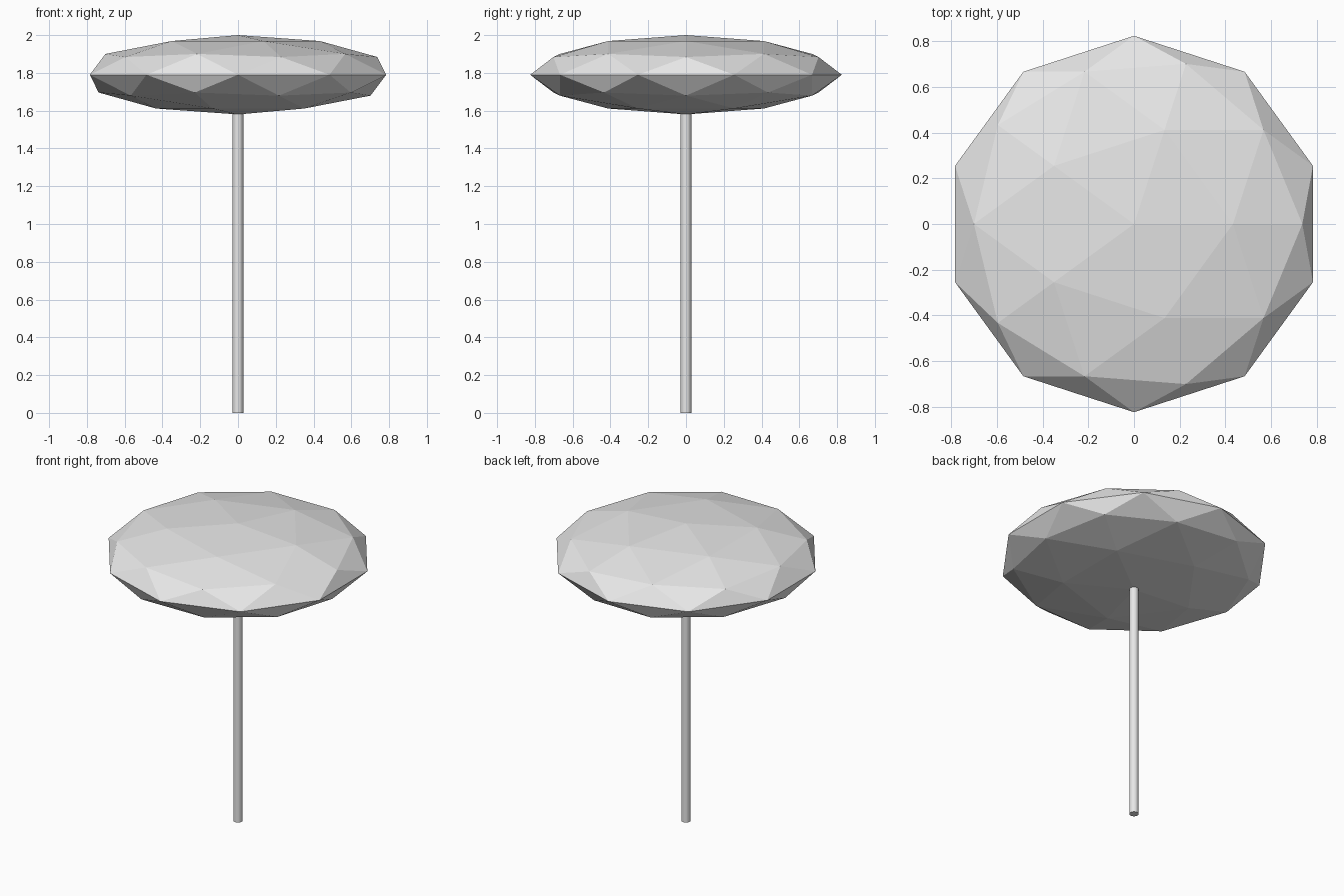
import bpy

cube = bpy.data.objects.get("Cube")
if cube:
    bpy.data.objects.remove(cube, do_unlink=True)


def make_material(name, color):
    mat = bpy.data.materials.new(name)
    mat.use_nodes = True
    mat.diffuse_color = color
    mat.node_tree.nodes["Principled BSDF"].inputs["Base Color"].default_value = color
    return mat


grey = make_material("light grey", (0.8, 0.8, 0.8, 1))

RADIUS, HALF_HEIGHT, CENTRE_Z = 0.825, 0.21, 1.79
POLE_RADIUS = 0.028

# Faceted canopy: a flattened icosphere
bpy.ops.mesh.primitive_ico_sphere_add(subdivisions=2, radius=1, location=(0, 0, CENTRE_Z))
canopy = bpy.context.object
canopy.name = "canopy"
canopy.scale = (RADIUS, RADIUS, HALF_HEIGHT)
bpy.ops.object.transform_apply(location=False, rotation=False, scale=True)
bpy.ops.object.shade_flat()
canopy.data.materials.append(grey)

# Slender pole rising into the canopy
bpy.ops.mesh.primitive_cylinder_add(vertices=32, radius=POLE_RADIUS, depth=CENTRE_Z,
                                    location=(0, 0, CENTRE_Z / 2))
pole = bpy.context.object
pole.name = "pole"
bpy.ops.object.shade_flat()
pole.data.materials.append(grey)
